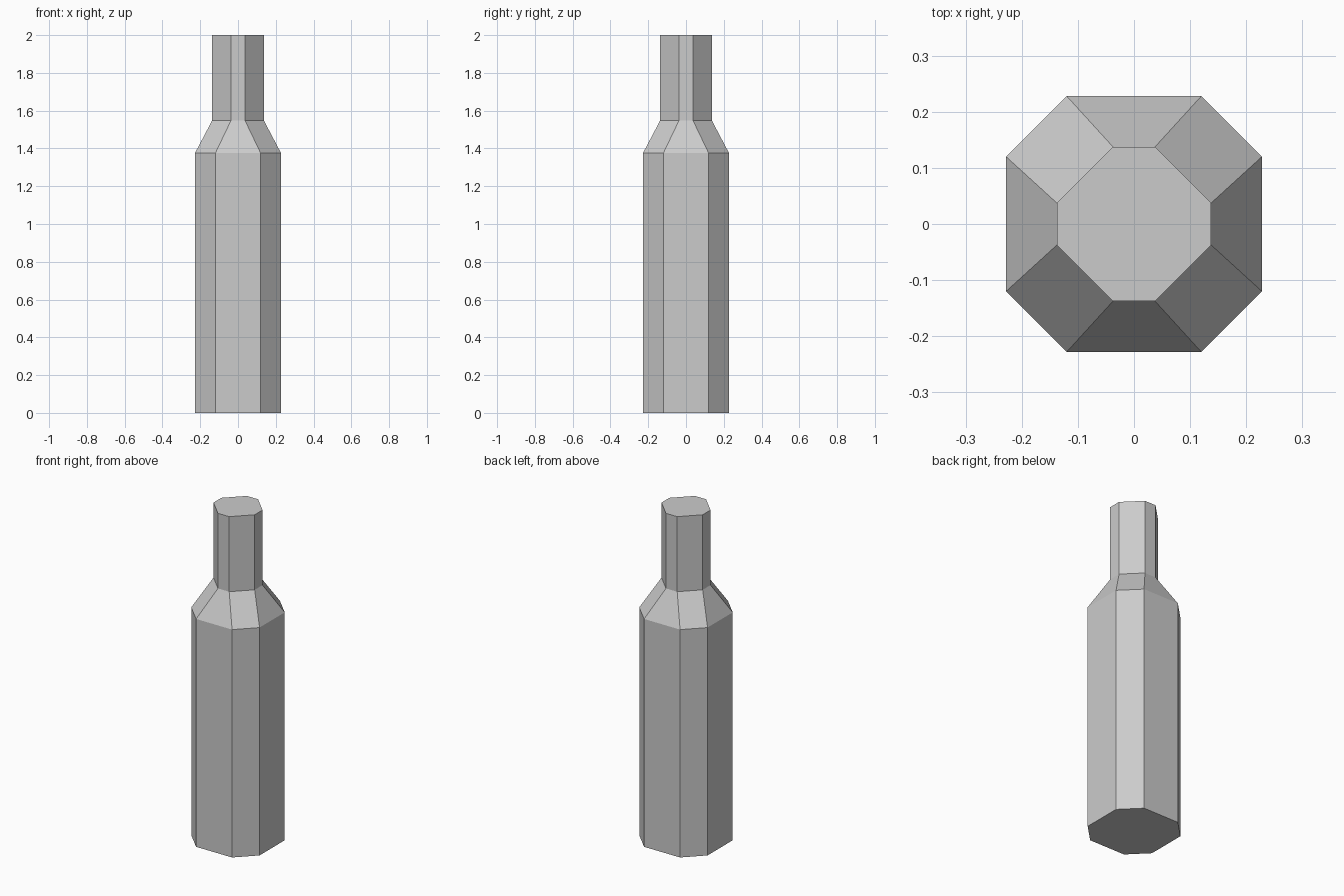
import bpy, bmesh

if "Cube" in bpy.data.objects:
    bpy.data.objects.remove(bpy.data.objects["Cube"])

# Profile rings: (z, half width, half length of the axis-facing side)
RINGS = [
    (0.0, 0.228, 0.12),      # base
    (1.375, 0.228, 0.12),    # shoulder start
    (1.547, 0.1375, 0.0375), # neck start
    (2.0, 0.1375, 0.0375),   # mouth
]


def octagon(bm, z, w, c):
    """Ring of a square with chamfered corners, counter-clockwise."""
    pts = [(w, -c), (w, c), (c, w), (-c, w), (-w, c), (-w, -c), (-c, -w), (c, -w)]
    return [bm.verts.new((x, y, z)) for x, y in pts]


# Bottle: body, sloped shoulder and neck as one closed flat-shaded shell
bm = bmesh.new()
rings = [octagon(bm, *r) for r in RINGS]
for low, high in zip(rings, rings[1:]):
    for i in range(8):
        j = (i + 1) % 8
        bm.faces.new((low[i], low[j], high[j], high[i]))

# Bottom and mouth caps
bm.faces.new(rings[0][::-1])
bm.faces.new(rings[-1])

mesh = bpy.data.meshes.new("bottle")
bm.to_mesh(mesh)
bm.free()
bpy.context.collection.objects.link(bpy.data.objects.new("bottle", mesh))
